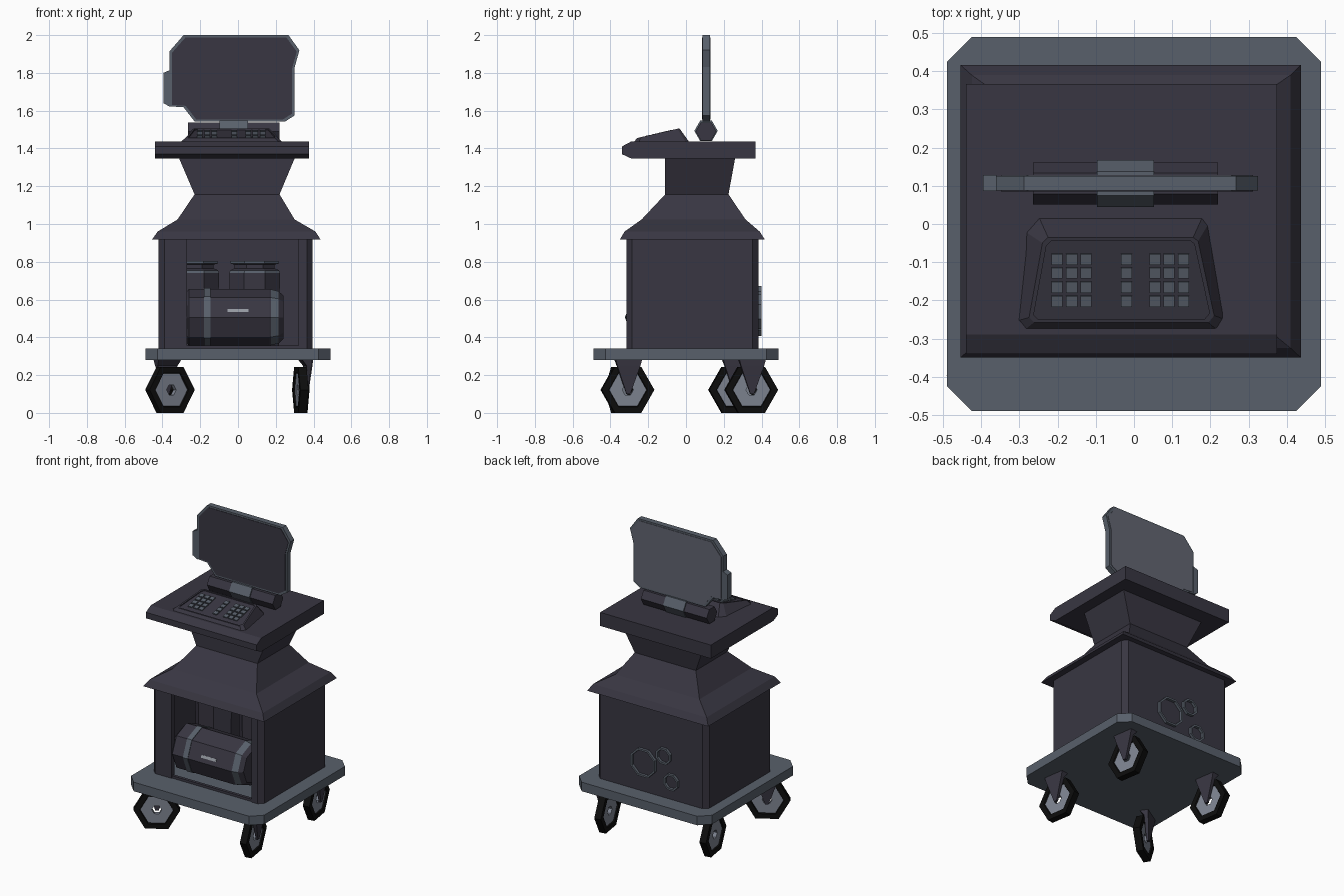
import bpy, bmesh, math
from mathutils import Vector, Matrix

if "Cube" in bpy.data.objects:
    bpy.data.objects.remove(bpy.data.objects["Cube"])


def material(name, r, g, b):
    m = bpy.data.materials.new(name)
    m.diffuse_color = (r, g, b, 1)
    m.use_nodes = True
    m.node_tree.nodes["Principled BSDF"].inputs["Base Color"].default_value = m.diffuse_color
    return m


DARK = material("dark violet grey", .040, .037, .054)
SLATE = material("slate trim", .098, .117, .147)
PANEL = material("screen back grey", .122, .130, .168)
HUB = material("hub grey", .212, .235, .288)
TYRE = material("tyre black", .004, .004, .004)
LABEL = material("pale label", .30, .32, .36)


def finish(name, bm, *mats):
    bmesh.ops.recalc_face_normals(bm, faces=bm.faces)
    me = bpy.data.meshes.new(name)
    bm.to_mesh(me)
    bm.free()
    for m in mats:
        me.materials.append(m)
    ob = bpy.data.objects.new(name, me)
    bpy.context.collection.objects.link(ob)
    return ob


def loft(name, rings, mats, seg_mat=None, closed=False):
    """Skin a list of point rings; cap the ends unless the rings form a loop."""
    bm = bmesh.new()
    vs = [[bm.verts.new(p) for p in ring] for ring in rings]
    n = len(vs[0])
    pairs = list(zip(vs, vs[1:])) + ([(vs[-1], vs[0])] if closed else [])
    for k, (a, b) in enumerate(pairs):
        for i in range(n):
            f = bm.faces.new((a[i], a[(i + 1) % n], b[(i + 1) % n], b[i]))
            f.material_index = seg_mat[k] if seg_mat else 0
    if not closed:
        bm.faces.new(vs[0])
        bm.faces.new(vs[-1])
    return finish(name, bm, *mats)


def prism(name, pts, axis, lo, hi, mat):
    """Extrude a 2D outline along x, y or z."""
    def put(p, h):
        q = list(p)
        q.insert("xyz".index(axis), h)
        return q
    return loft(name, [[put(p, h) for p in pts] for h in (lo, hi)], [mat])


def lathe(name, profile, sides, mats, at, yaw=None, phase=0., seg_mat=None, closed=False):
    """Revolve (radius, height); the axis is vertical, or horizontal at the given yaw."""
    if yaw is None:
        u, v, d = Vector((1, 0, 0)), Vector((0, 1, 0)), Vector((0, 0, 1))
    else:
        c, s = math.cos(yaw), math.sin(yaw)
        u, v, d = Vector((-s, c, 0)), Vector((0, 0, 1)), Vector((c, s, 0))
    ang = [phase + math.tau * i / sides for i in range(sides)]
    rings = [[Vector(at) + u * r * math.cos(a) + v * r * math.sin(a) + d * h for a in ang]
             for r, h in profile]
    return loft(name, rings, mats, seg_mat, closed)


def chamfered(x0, x1, y0, y1, c):
    return [(x0 + c, y0), (x1 - c, y0), (x1, y0 + c), (x1, y1 - c),
            (x1 - c, y1), (x0 + c, y1), (x0, y1 - c), (x0, y0 + c)]


def boxes(name, items, mat, tilt):
    """Several boxes (centre, size) in one object, all tilted about x."""
    bm = bmesh.new()
    for c, s in items:
        m = Matrix.Translation(c) @ Matrix.Rotation(tilt, 4, 'X') @ Matrix.Diagonal((*s, 1))
        bmesh.ops.create_cube(bm, size=1, matrix=m)
    return finish(name, bm, mat)


# Base plate
prism("base_plate", chamfered(-.49, .49, -.49, .49, .065), "z", .28, .34, SLATE)

# Casters: position, axle yaw, side that carries the fork
casters = {"front_left": (-.36, -.34, -58, -1), "front_right": (.33, -.31, 9, 1),
           "rear_left": (-.38, .26, 9, 1), "rear_right": (.335, .345, 9, 1)}
wheel = [(.03, -.014), (.10, -.014), (.104, -.022), (.141, -.022),
         (.141, .022), (.104, .022), (.10, .014), (.03, .014)]
for key, (x, y, deg, side) in casters.items():
    yaw = math.radians(deg)
    lathe(key + "_wheel", wheel, 6, [TYRE, HUB], (x, y, .122), yaw,
          seg_mat=[1, 0, 0, 0, 0, 0, 1, 1], closed=True)
    d = Vector((math.cos(yaw), math.sin(yaw), 0)) * side
    u = Vector((-d.y, d.x, 0))
    rings = []
    for z, w, a, b in ((.28, .07, .0, .052), (.25, .062, .024, .050), (.10, .010, .022, .036)):
        o = Vector((x, y, z))
        rings.append([o + u * w + d * a, o + u * w + d * b, o - u * w + d * b, o - u * w + d * a])
    loft(key + "_fork", rings, [DARK])

# Cabinet: C-shaped plan, open at the front
outer = chamfered(-.42, .395, -.315, .383, .03)
plan = [(.32, -.315)] + outer[1:] + [outer[0], (-.27, -.315), (-.27, -.28), (-.395, -.28),
                                     (-.395, .36), (.37, .36), (.37, -.28), (.32, -.28)]
prism("cabinet_shell", plan, "z", .34, .93, DARK)
prism("cabinet_sill", [(-.27, -.31), (.32, -.31), (.32, -.29), (-.27, -.29)], "z", .34, .356, DARK)

# Roof and flared neck
levels = [(.918, -.455, .437, -.35, .417), (.96, -.425, .41, -.325, .39),
          (1.024, -.32, .30, -.235, .315), (1.157, -.23, .22, -.11, .225),
          (1.36, -.317, .305, -.11, .262)]
loft("roof_and_neck", [[(a, c, z), (b, c, z), (b, d, z), (a, d, z)] for z, a, b, c, d in levels], [DARK])

# Table top with bevelled front edge
prism("table_top", [(-.34, 1.41), (-.29, 1.437), (.367, 1.437), (.367, 1.347), (-.29, 1.347),
                    (-.34, 1.37)], "x", -.44, .375, DARK)

# Sloped keypad with a shallow tray
SLOPE = .23


def key_z(y):
    return 1.51 + (y + .02) * SLOPE


foot = [(-.31, -.255), (-.29, -.28), (.22, -.28), (.238, -.25),
        (.195, 0), (.18, .02), (-.25, .02), (-.285, -.02)]
top = [(-.275, -.245), (-.262, -.258), (.195, -.258), (.21, -.24),
       (.168, -.045), (.155, -.035), (-.225, -.035), (-.24, -.05)]
tray = [(-.03 + (x + .03) * .95, -.148 + (y + .148) * .93) for x, y in top]
loft("keypad", [[(x, y, 1.43) for x, y in foot], [(x, y, key_z(y)) for x, y in top],
                [(x, y, key_z(y)) for x, y in tray],
                [(x, y, key_z(y) - .006) for x, y in tray]], [DARK])
boxes("keypad_buttons", [((x, y, key_z(y) - .004), (.029, .029, .01))
                         for x in (-.202, -.163, -.126, -.02, .055, .092, .13)
                         for y in (-.092, -.128, -.165, -.202)], SLATE, math.atan(SLOPE))

# Hinge
lathe("hinge_bar", [(.055, -.265), (.055, .22)], 6, [DARK], (0, .106, 1.49), 0)
lathe("hinge_block", [(.062, -.097), (.062, .052)], 6, [SLATE], (0, .106, 1.493), 0)

# Screen: frame, front and back plates, side tab
outline = [(-.288, 2), (.267, 2), (.325, 1.92), (.30, 1.83), (.30, 1.575), (.25, 1.543),
           (-.23, 1.543), (-.288, 1.618), (-.362, 1.623), (-.362, 1.915)]
inner = [(-.02 + (x + .02) * .96, 1.772 + (z - 1.772) * .95) for x, z in outline]
prism("screen_frame", outline, "y", .088, .126, SLATE)
prism("screen_front", inner, "y", .085, .09, DARK)
prism("screen_back", inner, "y", .124, .129, PANEL)
prism("screen_tab", [(-.395, 1.80), (-.36, 1.815), (-.36, 1.62), (-.395, 1.64)], "y", .086, .128, SLATE)

# Horizontal tank with bands and a label
lathe("horizontal_tank", [(.10, -.30), (.15, -.26), (.15, -.18), (.154, -.18), (.154, -.145),
                          (.15, -.145), (.15, .165), (.148, .175), (.138, .215), (.115, .24)],
      8, [DARK, SLATE], (0, -.17, .506), 0, seg_mat=[0, 0, 1, 1, 1, 0, 0, 1, 0])
boxes("tank_label", [((0, -.305, .541), (.11, .008, .018))], LABEL, -math.radians(22.5))

# Upright tanks
for key, x in (("left", -.235), ("right", .088)):
    lathe(key + "_upright_tank", [(.14, .34), (.145, .74), (.14, .755), (.115, .765), (.115, .785),
                                  (.138, .79), (.138, .805)],
          8, [DARK, SLATE], (x, .13, 0), phase=math.pi / 8, seg_mat=[0, 1, 0, 0, 0, 1])

# Raised rings on the back wall
for key, x, z, r in (("large", .04, .535, .098), ("upper", -.11, .62, .057), ("lower", -.165, .46, .057)):
    lathe(key + "_back_ring", [(r, -.005), (r, .018), (r - .013, .018), (r - .013, -.005)],
          8, [SLATE], (x, .383, z), math.pi / 2, phase=math.pi / 8, closed=True)
